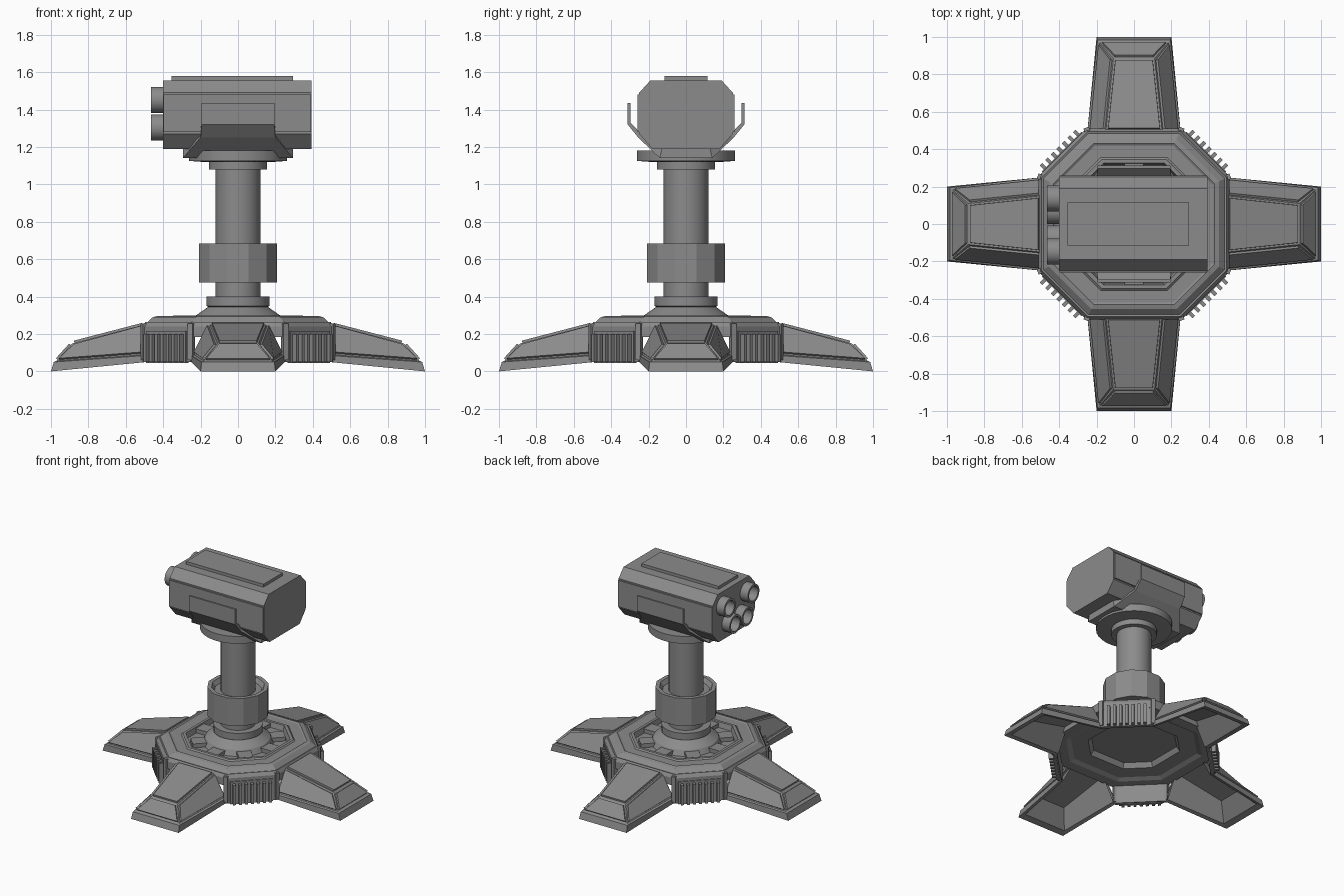
import bpy, bmesh, math
from mathutils import Matrix

if "Cube" in bpy.data.objects:
    bpy.data.objects.remove(bpy.data.objects["Cube"], do_unlink=True)

metal = bpy.data.materials.new("gunmetal_grey")
metal.use_nodes = True
GREY = (0.26, 0.26, 0.26, 1)
metal.diffuse_color = GREY
metal.node_tree.nodes["Principled BSDF"].inputs["Base Color"].default_value = GREY


def finish(name, bm, smooth=False):
    bmesh.ops.recalc_face_normals(bm, faces=bm.faces)
    mesh = bpy.data.meshes.new(name)
    bm.to_mesh(mesh)
    bm.free()
    mesh.materials.append(metal)
    if smooth:
        mesh.polygons.foreach_set("use_smooth", [True] * len(mesh.polygons))
        mesh.set_sharp_from_angle(angle=math.radians(25))
    obj = bpy.data.objects.new(name, mesh)
    bpy.context.collection.objects.link(obj)
    return obj


def loft(bm, rings):
    """Skin equal-length point rings and cap both ends."""
    loops = [[bm.verts.new(p) for p in r] for r in rings]
    n = len(loops[0])
    bm.faces.new(loops[0])
    bm.faces.new(loops[-1])
    return [[bm.faces.new((a[i], a[(i + 1) % n], b[(i + 1) % n], b[i])) for i in range(n)]
            for a, b in zip(loops, loops[1:])]


def circle(r, z, n):
    angles = [math.tau * (i + .5) / n for i in range(n)]
    return [(r * math.cos(a), r * math.sin(a), z) for a in angles]


def octagon(a, z):
    h = a * 0.5
    return [(a, -h, z), (a, h, z), (h, a, z), (-h, a, z),
            (-a, h, z), (-a, -h, z), (-h, -a, z), (h, -a, z)]


def lathe(name, profile, n=32):
    bm = bmesh.new()
    loft(bm, [circle(r, z, n) for r, z in profile])
    return finish(name, bm, True)


def box(bm, lo, hi, matrix=Matrix()):
    size = [b - a for a, b in zip(lo, hi)]
    mid = [(a + b) / 2 for a, b in zip(lo, hi)]
    bmesh.ops.create_cube(bm, size=1, matrix=matrix @ Matrix.Translation(mid) @ Matrix.Diagonal((*size, 1)))


def turn(deg):
    return Matrix.Rotation(math.radians(deg), 4, 'Z')


# Octagonal base deck with a sunken ring on top
bm = bmesh.new()
profile = [(.27, .235), (.29, .2), (.40, .2), (.43, .185), (.51, .185), (.51, .24), (.495, .265),
           (.485, .262), (.455, .29), (.43, .296), (.42, .29), (.355, .29), (.345, .299),
           (.325, .299), (.315, .26), (.24, .26)]
loft(bm, [octagon(a, z) for a, z in profile])
finish("base_deck", bm)

# Thin skirt walls on the diagonal sides
bm = bmesh.new()
for k in range(4):
    box(bm, (.515, -.18, .05), (.54, .18, .24), turn(45 + 90 * k))
finish("base_skirts", bm)

# Raised corner straps on the octagon
bm = bmesh.new()
for k in range(4):
    for s in (-1, 1):
        m = turn(90 * k) @ Matrix.Translation((.502, s * .251, 0)) @ turn(s * 22.5)
        box(bm, (-.02, -.015, .06), (.014, .015, .255), m)
finish("base_corner_straps", bm)

# Ribs in the sunken ring
bm = bmesh.new()
for k in range(8):
    box(bm, (.2, -.05, .24), (.325, .05, .29), turn(45 * k))
finish("base_ribs", bm)

# Finned vents on the diagonal sides
bm = bmesh.new()
for k in range(4):
    m = turn(45 + 90 * k)
    box(bm, (.525, -.15, .045), (.547, .15, .215), m)
    for i in range(7):
        y = (i - 3) * .042
        box(bm, (.53, y - .01, .05), (.578, y + .01, .2), m)
finish("side_vents", bm)


# Four splayed feet: hollow shells, open at the root, with raised armour panels
def foot_ring(u0, w0, z0, u1, w1, z1):
    return [(u0, -w0, z0), (u1, -w1, z1), (u1, w1, z1), (u0, w0, z0)]


def make_foot(name, angle):
    bm = bmesh.new()
    bands = loft(bm, [
        foot_ring(.49, .135, .225, .865, .095, .125),
        foot_ring(.49, .225, .055, .955, .175, .012),
        foot_ring(.49, .25, .05, 1.0, .20, .0),
        foot_ring(.49, .25, .085, .985, .195, .05),
        foot_ring(.49, .235, .09, .97, .183, .056),
        foot_ring(.50, .15, .25, .885, .11, .15)])
    bmesh.ops.delete(bm, geom=[band[3] for band in bands], context='FACES_ONLY')
    bmesh.ops.recalc_face_normals(bm, faces=bm.faces)
    top = max(bm.faces, key=lambda f: f.calc_center_median().z)
    panels = bands[-1][:3] + [top]
    bmesh.ops.inset_individual(bm, faces=panels, thickness=.014, depth=0)
    bmesh.ops.inset_individual(bm, faces=panels, thickness=.002, depth=.012)
    bm.transform(turn(angle))
    finish(name, bm)


for foot, angle in (("left", 0), ("back", 90), ("right", 180), ("front", 270)):
    make_foot(foot + "_foot", angle)

# Column with its collars
lathe("column_foot", [(.25, .25), (.225, .30), (.16, .345), (.17, .35), (.17, .40), (.12, .40)])
lathe("column", [(.12, .3), (.12, 1.15)])
lathe("upper_collar", [(.157, 1.08), (.157, 1.13)])
lathe("turntable", [(.19, 1.12), (.262, 1.125), (.262, 1.18), (.2, 1.18)])

# Faceted clamp ring around the column, dished on top
lathe("clamp_ring", [(.17, .475), (.215, .475), (.215, .685), (.185, .685), (.165, .655)], 12)

# Cradle: two bent side arms joined under the launcher
bm = bmesh.new()
half = [(.312, .297, 1.435, 1.435, .195), (.312, .297, 1.32, 1.33, .195),
        (.255, .235, 1.25, 1.265, .2), (.14, .125, 1.14, 1.21, .295)]
rings = []
for side, rows in ((1, half), (-1, half[::-1])):
    for yo, yi, zo, zi, hx in rows:
        rings.append([(-hx, side * yo, zo), (hx, side * yo, zo),
                      (hx, side * yi, zi), (-hx, side * yi, zi)])
loft(bm, rings)
finish("cradle", bm)

# Launcher housing: chamfered section run along x
quarter = [(.18, 1.19), (.25, 1.27), (.25, 1.49), (.19, 1.556)]
outline = quarter + [(-y, z) for y, z in reversed(quarter)]
bm = bmesh.new()
loft(bm, [[(x, y, z) for y, z in outline] for x in (-.40, .392)])
finish("launcher_housing", bm)

bm = bmesh.new()
box(bm, (-.355, -.115, 1.55), (.295, .115, 1.578))
finish("top_plate", bm)

bm = bmesh.new()
for s in (-1, 1):
    ys = sorted((s * .24, s * .259))
    box(bm, (-.398, ys[0], 1.28), (.39, ys[1], 1.48))
finish("side_plates", bm)

# Four open launch tubes on the right end
to_x = Matrix.Rotation(math.radians(-90), 4, 'Y')
for name, y, z in (("upper_back", .137, 1.452), ("upper_front", -.148, 1.452),
                   ("lower_back", .07, 1.304), ("lower_front", -.078, 1.304)):
    tube = lathe(name + "_tube", [(.07, -.02), (.07, .065), (.054, .065), (.054, 0)], 24)
    tube.data.transform(Matrix.Translation((-.40, y, z)) @ to_x)
